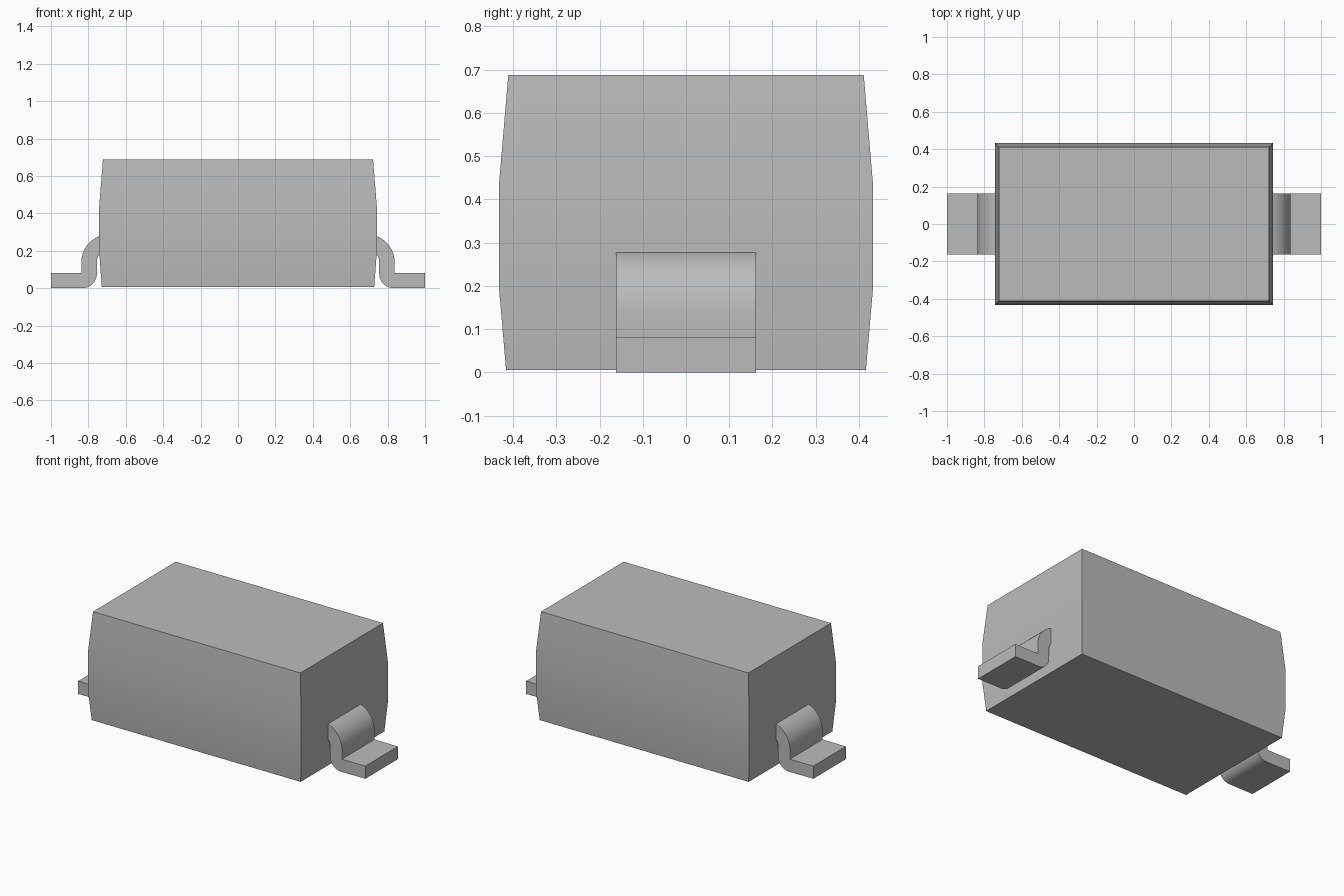
import bpy
import bmesh
from math import sin, cos, radians

cube = bpy.data.objects.get("Cube")
if cube:
    bpy.data.objects.remove(cube, do_unlink=True)

grey = bpy.data.materials.new("mid grey")
grey.use_nodes = True
colour = (0.5, 0.5, 0.5, 1)
grey.diffuse_color = colour
grey.node_tree.nodes["Principled BSDF"].inputs["Base Color"].default_value = colour


def loft(name, rings):
    """Skin matching rings of points, cap both ends, shade smooth by angle."""
    bm = bmesh.new()
    loops = [[bm.verts.new(p) for p in ring] for ring in rings]
    count = len(loops[0])
    for low, high in zip(loops, loops[1:]):
        for i in range(count):
            j = (i + 1) % count
            bm.faces.new((low[i], low[j], high[j], high[i]))
    bm.faces.new(loops[0][::-1])
    bm.faces.new(loops[-1])
    bmesh.ops.recalc_face_normals(bm, faces=bm.faces)
    mesh = bpy.data.meshes.new(name)
    bm.to_mesh(mesh)
    bm.free()
    mesh.materials.append(grey)
    obj = bpy.data.objects.new(name, mesh)
    bpy.context.collection.objects.link(obj)
    bpy.ops.object.select_all(action="DESELECT")
    obj.select_set(True)
    bpy.context.view_layer.objects.active = obj
    bpy.ops.object.shade_smooth_by_angle(angle=radians(30))
    return obj


def arc(cx, cz, radius, start, end, steps=12):
    angles = [radians(start + (end - start) * i / steps) for i in range(steps + 1)]
    return [(cx + radius * cos(a), cz + radius * sin(a)) for a in angles]


# Moulded body, tapered towards the top and bottom
sections = [(0.005, 0.728, 0.416), (0.19, 0.742, 0.432),
            (0.44, 0.742, 0.432), (0.687, 0.722, 0.411)]
loft("body", [[(-x, -y, z), (x, -y, z), (x, y, z), (-x, y, z)]
              for z, x, y in sections])

# Bent terminals: shoulder, vertical leg and flat foot
profile = arc(0.69, 0.14, 0.147, 75, 0)
profile += [(0.837, 0.08), (1, 0.08), (1, 0)]
profile += arc(0.832, 0.077, 0.077, 270, 180)
profile += arc(0.69, 0.14, 0.065, 0, 75)
half_width = 0.162
for name, side in (("left_terminal", 1), ("right_terminal", -1)):
    loft(name, [[(side * x, y, z) for x, z in profile]
                for y in (-half_width, half_width)])
